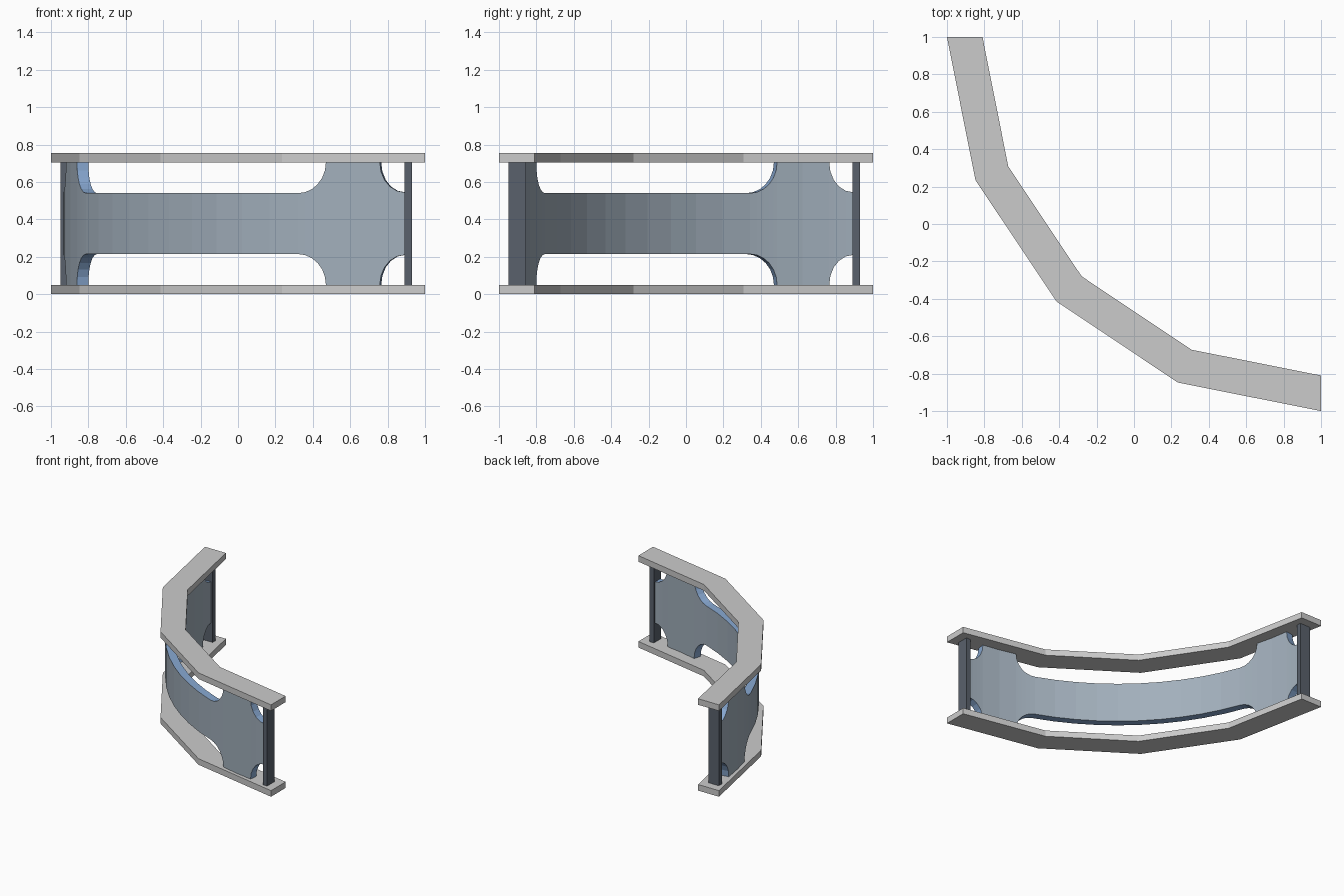
import bpy
from math import sin, cos, pi, radians, asin

if "Cube" in bpy.data.objects:
    bpy.data.objects.remove(bpy.data.objects["Cube"])

CX, CY = 1.0, 1.0            # centre of the quarter-circle sweep
Z_LOW, Z_HIGH = 0.05, 0.705  # space between the two rails


def material(name, color):
    m = bpy.data.materials.new(name)
    m.diffuse_color = (*color, 1)
    m.use_nodes = True
    m.node_tree.nodes["Principled BSDF"].inputs["Base Color"].default_value = m.diffuse_color
    return m


def polar(r, deg, z):
    a = radians(180 + deg)
    return (CX + r * cos(a), CY + r * sin(a), z)


def sweep(name, r_out, r_in, stations):
    """Closed strip through (angle, z_bottom, z_top) stations."""
    verts, faces = [], []
    for deg, lo, hi in stations:
        verts += [polar(r_out, deg, lo), polar(r_out, deg, hi),
                  polar(r_in, deg, hi), polar(r_in, deg, lo)]
    for i in range(len(stations) - 1):
        a, b = 4 * i, 4 * i + 4
        for k in range(4):
            n = (k + 1) % 4
            faces.append((a + k, b + k, b + n, a + n))
    e = 4 * (len(stations) - 1)
    faces += [(0, 1, 2, 3), (e + 3, e + 2, e + 1, e)]
    mesh = bpy.data.meshes.new(name)
    mesh.from_pydata(verts, [], faces)
    ob = bpy.data.objects.new(name, mesh)
    bpy.context.collection.objects.link(ob)
    return ob


# Bottom and top rails: four straight segments each
for name, lo, hi in (("bottom_rail", 0, Z_LOW), ("top_rail", Z_HIGH, 0.755)):
    sweep(name, 2.0, 1.81, [(22.5 * i, lo, hi) for i in range(5)])

# End posts
post_mat = material("dark_metal", (0.10, 0.12, 0.15))
for name, x, y, sx, sy in (("right_post", 0.91, -0.902, 0.04, 0.095),
                           ("left_post", -0.902, 0.91, 0.095, 0.04)):
    bpy.ops.mesh.primitive_cube_add(size=1, location=(x, y, (Z_LOW + Z_HIGH) / 2))
    post = bpy.context.object
    post.name = name
    post.scale = (sx, sy, Z_HIGH - Z_LOW)
    post.data.materials.append(post_mat)

# Curved panel: half-height profile with rounded cut-outs, mirrored about 45 degrees
R_OUT, R_IN = 1.935, 1.872
ZC, H_FULL, H_MID = (Z_LOW + Z_HIGH) / 2, (Z_HIGH - Z_LOW) / 2, 0.1625


def angle_at(x):
    return degrees_of(asin((CX - x) / R_OUT))


def degrees_of(a):
    return a * 180 / pi


half = [(angle_at(0.905), 0.165)]
for i in range(6):           # small notch beside the post
    t = pi / 2 * i / 5
    half.append((angle_at(0.89 - 0.132 * sin(t)), H_FULL - 0.16 * cos(t)))
half.append((11.6, H_FULL))
for i in range(7):           # long central cut-out
    t = pi / 2 * i / 6
    half.append((angle_at(0.47 - 0.15 * (1 - cos(t))), H_FULL - (H_FULL - H_MID) * sin(t)))
start = half[-1][0]
step = (90 - 2 * start) / 10
middle = [(start + step * i, H_MID) for i in range(1, 10)]
profile = half + middle + [(90 - d, h) for d, h in reversed(half)]

panel = sweep("curved_panel", R_OUT, R_IN, [(d, ZC - h, ZC + h) for d, h in profile])
panel.data.materials.append(material("panel_face", (0.36, 0.43, 0.50)))
panel.data.materials.append(material("panel_edge", (0.25, 0.40, 0.65)))
for i, p in enumerate(panel.data.polygons):
    if i % 4 in (1, 3) and i < 4 * (len(profile) - 1):
        p.material_index = 1
